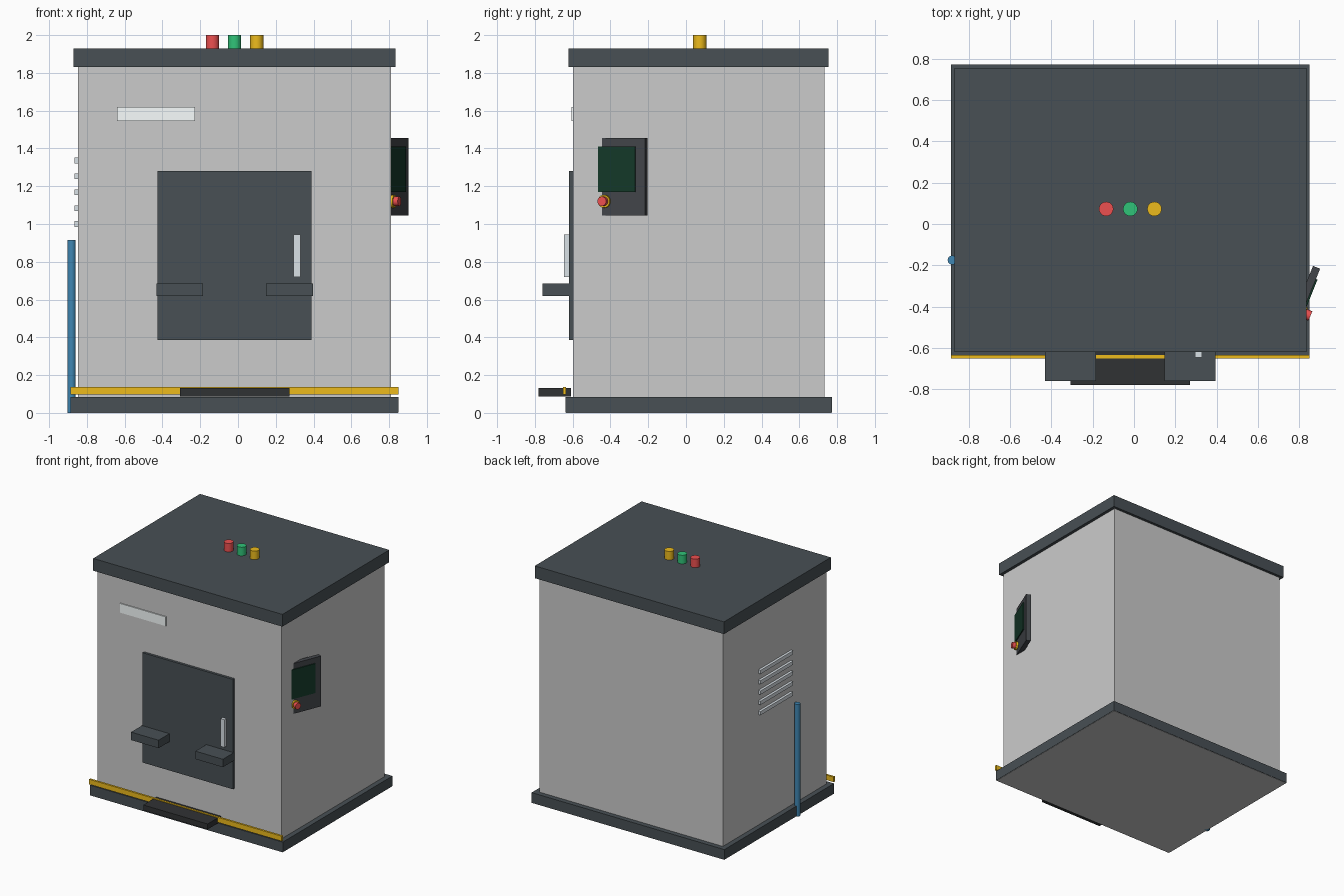
import bpy, bmesh, math
from mathutils import Matrix

if "Cube" in bpy.data.objects:
    bpy.data.objects.remove(bpy.data.objects["Cube"])


def material(name, r, g, b):
    m = bpy.data.materials.new(name)
    m.diffuse_color = (r, g, b, 1)
    m.use_nodes = True
    m.node_tree.nodes["Principled BSDF"].inputs["Base Color"].default_value = m.diffuse_color
    return m


DARK = material("dark_steel", .065, .08, .09)
BLACK = material("black_rubber", .03, .032, .034)
FRAME = material("panel_charcoal", .055, .06, .068)
SCREEN = material("screen_green", .007, .04, .022)
METAL = material("bright_metal", .7, .76, .8)
PLATE = material("pale_plate", .95, 1, 1)
YELLOW = material("yellow", .85, .5, .012)
RED = material("red", .85, .08, .08)
GREEN = material("green", .03, .55, .19)
BLUE = material("blue", .05, .24, .45)


def finish(name, bm, mat):
    bmesh.ops.recalc_face_normals(bm, faces=bm.faces)
    mesh = bpy.data.meshes.new(name)
    bm.to_mesh(mesh)
    bm.free()
    if mat:
        mesh.materials.append(mat)
    ob = bpy.data.objects.new(name, mesh)
    bpy.context.collection.objects.link(ob)
    return ob


def box(name, x, y, z, mat=None, frame=Matrix()):
    """Box from three (low, high) ranges, optionally in a local frame."""
    bm = bmesh.new()
    centre = [(a + b) / 2 for a, b in (x, y, z)]
    size = [b - a for a, b in (x, y, z)]
    bmesh.ops.create_cube(bm, size=1, matrix=frame @ Matrix.Translation(centre) @ Matrix.Diagonal((*size, 1)))
    return finish(name, bm, mat)


def cylinder(name, base, r, h, mat, frame=Matrix()):
    """Cylinder rising along local z from base."""
    bm = bmesh.new()
    bmesh.ops.create_cone(bm, cap_ends=True, segments=24, radius1=r, radius2=r, depth=h,
                          matrix=frame @ Matrix.Translation(base) @ Matrix.Translation((0, 0, h / 2)))
    for f in bm.faces:
        f.smooth = len(f.verts) == 4
    for e in bm.edges:
        e.smooth = all(f.smooth for f in e.link_faces)
    return finish(name, bm, mat)


CX, CY = -.018, .067  # cabinet centre


def around(c, half):
    return (c - half, c + half)


# Cabinet shell
box("base_plinth", around(CX, .869), around(CY, .706), (.002, .085), DARK)
box("underside_plate", around(CX, .866), around(CY, .703), (0, .004))
box("cabinet_body", around(CX, .828), around(CY, .666), (.08, 1.84))
box("roof_cap", around(CX, .853), around(CY, .688), (1.83, 1.93), DARK)

# Signal lights on the roof
for i, (colour, mat) in enumerate((("red", RED), ("green", GREEN), ("yellow", YELLOW))):
    cylinder(colour + "_signal_light", (CX + (i - 1) * .117, .073, 1.925), .035, .075, mat)

# Front door, handle, arm shelves and blank plate
box("front_door", around(CX, .407), (-.62, -.595), (.385, 1.28), DARK)
box("door_handle", (.295, .33), (-.646, -.615), (.72, .945), METAL)
for side, s in (("left", -1), ("right", 1)):
    box(side + "_shelf", around(CX + s * .29, .124), (-.76, -.61), (.62, .685), DARK)
box("front_plate", (-.64, -.227), (-.607, -.595), (1.545, 1.62), PLATE)

# Foot step and safety strip
box("foot_step", around(CX, .29), (-.78, -.61), (.088, .132), BLACK)
box("safety_strip", around(CX, .869), (-.652, -.635), (.097, .138), YELLOW)

# Vents and drain pipe on the left side
for i in range(5):
    z = 1.0 + i * .084
    box("vent_slat_%d" % (i + 1), (-.866, -.84), around(CY, .21), around(z, .015), METAL)
cylinder("side_pipe", (-.881, -.175, 0), .022, .915, BLUE)

# Angled control panel on the right side, partly sunk into the wall
panel = Matrix.Translation((.902, -.217, 0)) @ Matrix.Rotation(math.radians(-22), 4, 'Z')
box("control_panel", (-.037, 0), (-.36, 0), (1.045, 1.455), FRAME, panel)
box("control_screen", (-.005, .008), (-.306, -.054), (1.17, 1.41), SCREEN, panel)
outward = panel @ Matrix.Translation((0, -.23, 1.12)) @ Matrix.Rotation(math.radians(90), 4, 'Y')
cylinder("stop_button_ring", (0, 0, -.005), .034, .02, YELLOW, outward)
cylinder("stop_button", (0, 0, .01), .025, .032, RED, outward)
